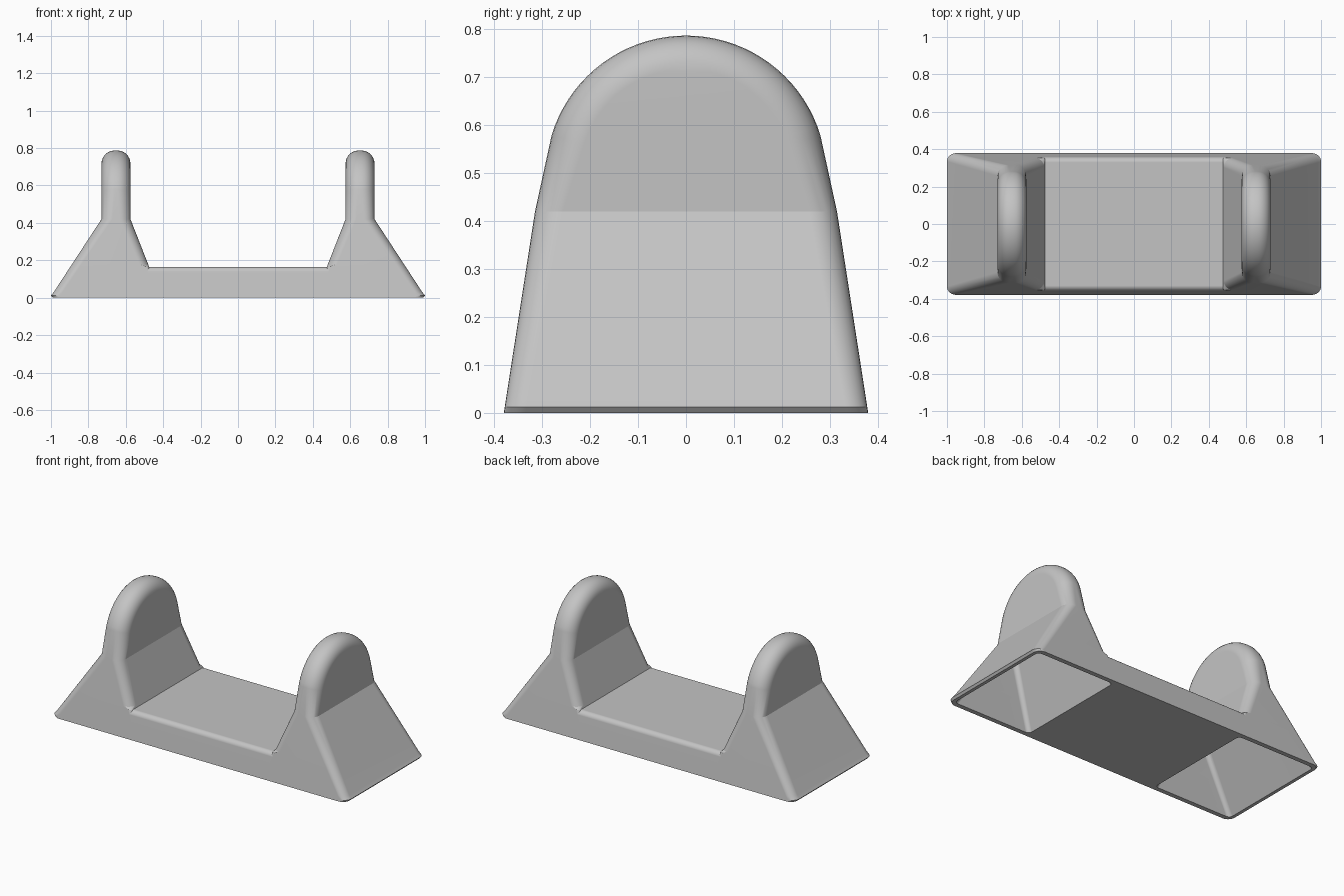
import bpy, bmesh, math

cube = bpy.data.objects.get("Cube")
if cube:
    bpy.data.objects.remove(cube)

# Single plain grey material
grey = bpy.data.materials.new("plain_grey")
grey.use_nodes = True
colour = (0.55, 0.55, 0.55, 1)
grey.diffuse_color = colour
grey.node_tree.nodes["Principled BSDF"].inputs["Base Color"].default_value = colour

ARC_R, ARC_Z, ARC_START = 0.293, 0.494, math.radians(17)
ARC_STEPS, FILLET_STEPS = 36, 7
LEVELS = [0, 0.012, 0.03, 0.165, 0.178, 0.42]


def lookup(table, z):
    """Piecewise linear value of a (z, value) table."""
    for (z0, v0), (z1, v1) in zip(table, table[1:]):
        if z <= z1:
            return v0 + (v1 - v0) * (z - z0) / (z1 - z0)
    return table[-1][1]


HALF_DEPTH = [(0, 0.38), (0.42, 0.315), (0.58, 0.28)]


def arch(inset):
    """Arch outline in y and z, moved inwards by inset(z)."""
    side = [(lookup(HALF_DEPTH, z) - inset(z), z) for z in LEVELS]
    r = ARC_R - inset(1)
    sweep = math.pi - 2 * ARC_START
    angles = [ARC_START + sweep * i / ARC_STEPS for i in range(ARC_STEPS + 1)]
    arc = [(r * math.cos(a), ARC_Z + r * math.sin(a)) for a in angles]
    return side + arc + [(-y, z) for y, z in reversed(side)]


def add_skin(bm, inner, outer, r_in, r_out, wall):
    """Filleted arch-shaped skin, open below; returns its bottom loop."""
    rows = []
    steps = [math.pi / 2 * k / FILLET_STEPS for k in range(FILLET_STEPS + 1)]
    sides = [(inner, r_in, 1, steps), (outer, r_out, -1, steps[::-1])]
    for edge, radius, sign, ts in sides:
        for t in ts:
            pts = arch(lambda z: wall + lookup(radius, z) * (1 - math.sin(t)))
            rows.append([bm.verts.new((
                lookup(edge, z) + sign * lookup(radius, z) * (1 - math.cos(t)), y, z))
                for y, z in pts])
    n = len(rows[0])
    for a, b in zip(rows, rows[1:]):
        for i in range(n - 1):
            bm.faces.new((a[i], a[i + 1], b[i + 1], b[i]))
    # Flat inner and outer faces
    for row in (rows[0], rows[-1]):
        mid = n // 2
        for i in range(mid - 1):
            bm.faces.new((row[i], row[i + 1], row[n - 2 - i], row[n - 1 - i]))
        bm.faces.new((row[mid - 1], row[mid], row[mid + 1]))
    return [r[0] for r in rows] + [r[-1] for r in reversed(rows)]


def finish(name, bm):
    bmesh.ops.recalc_face_normals(bm, faces=bm.faces)
    mesh = bpy.data.meshes.new(name)
    bm.to_mesh(mesh)
    bm.free()
    mesh.materials.append(grey)
    ob = bpy.data.objects.new(name, mesh)
    bpy.context.collection.objects.link(ob)
    bpy.ops.object.select_all(action="DESELECT")
    ob.select_set(True)
    bpy.context.view_layer.objects.active = ob
    bpy.ops.object.shade_smooth_by_angle(angle=math.radians(20))
    weighted = ob.modifiers.new("even_shading", "WEIGHTED_NORMAL")
    weighted.keep_sharp = True


# Hollow end supports with upright rounded plates
for name, side in (("left_support", 1), ("right_support", -1)):
    bm = bmesh.new()
    shell = add_skin(
        bm,
        [(0, 0.41), (0.165, 0.475), (0.42, 0.575), (1, 0.575)],
        [(0, 0.99), (0.012, 1.0), (0.03, 0.985), (0.42, 0.73), (1, 0.73)],
        [(0, 0.02), (0.165, 0.02), (0.178, 0.05), (0.42, 0.058), (0.58, 0.07)],
        [(0, 0.045), (0.42, 0.058), (0.58, 0.07)],
        0)
    hollow = add_skin(
        bm,
        [(0, 0.445), (0.42, 0.61), (1, 0.61)],
        [(0, 0.97), (0.42, 0.7), (1, 0.7)],
        [(0, 0.025), (0.42, 0.03), (0.58, 0.04)],
        [(0, 0.025), (0.42, 0.03), (0.58, 0.04)],
        0.028)
    for i in range(len(shell)):
        bm.faces.new((shell[i - 1], shell[i], hollow[i], hollow[i - 1]))
    for v in bm.verts:
        v.co.x *= side
    finish(name, bm)

# Solid bridge between the supports, with softened top edges
bm = bmesh.new()
height, soft = 0.165, 0.025
half = [(lookup(HALF_DEPTH, 0), 0)]
for k in range(FILLET_STEPS + 1):
    a = math.pi / 2 * k / FILLET_STEPS
    z = height - soft * (1 - math.sin(a))
    half.append((lookup(HALF_DEPTH, z) - soft * (1 - math.cos(a)), z))
section = half + [(-y, z) for y, z in reversed(half)]
ends = [[bm.verts.new((s * (0.43 + 0.4 * z), y, z)) for y, z in section] for s in (1, -1)]
for i in range(len(section)):
    bm.faces.new((ends[0][i - 1], ends[0][i], ends[1][i], ends[1][i - 1]))
for end in ends:
    bm.faces.new(end)
finish("base_bridge", bm)
